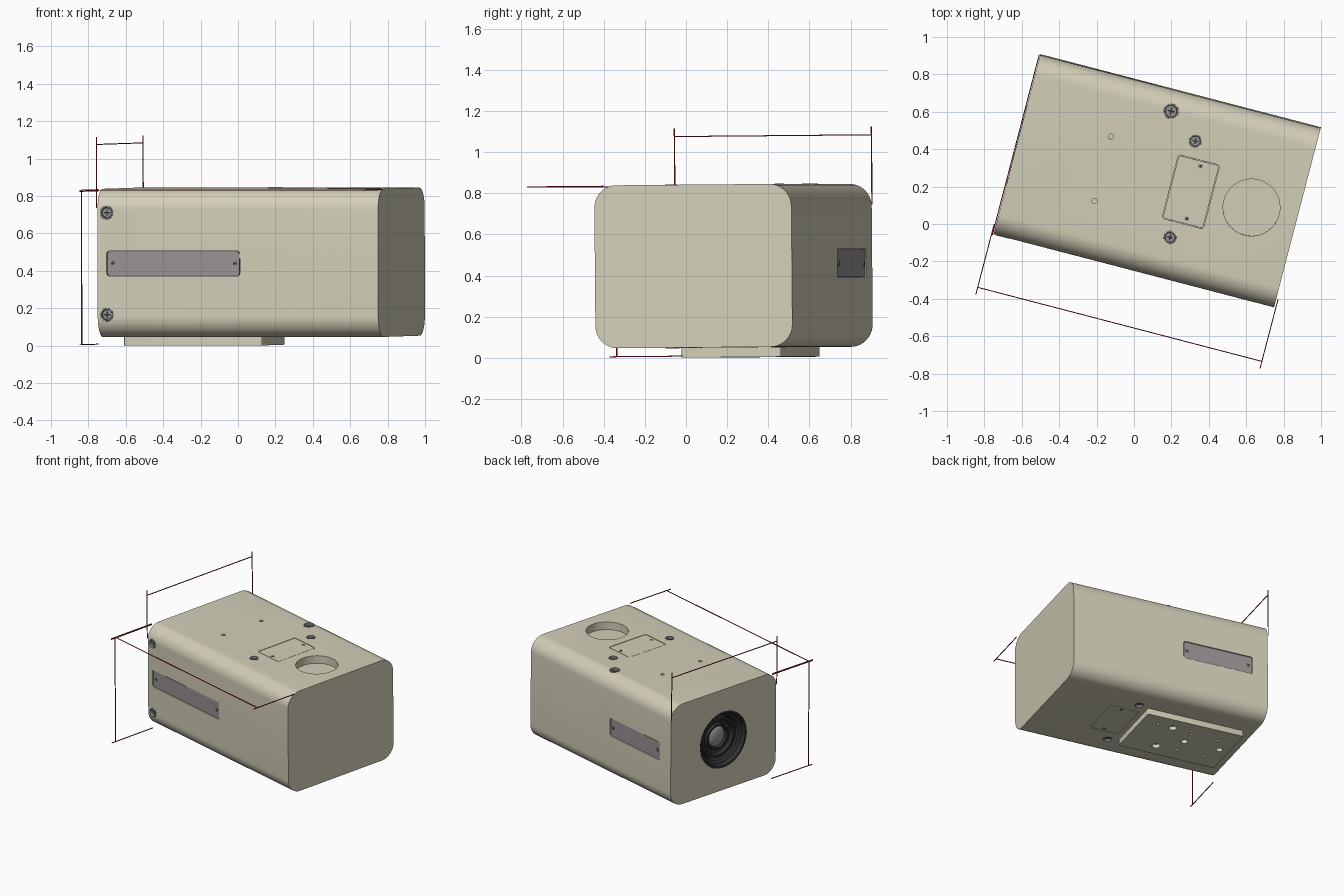
import bpy, bmesh
from math import sin, cos, pi, radians
from mathutils import Matrix, Vector

if "Cube" in bpy.data.objects:
    bpy.data.objects.remove(bpy.data.objects["Cube"])

T = Matrix.Translation
R = lambda a, ax: Matrix.Rotation(radians(a), 4, ax)
# whole camera is turned and very slightly tilted on the ground
WORLD = T((0.125, 0.235, 0)) @ R(-14.6, 'Z') @ R(0.5, 'X')
L, W, ZB, ZT = 0.775, 0.495, 0.05, 0.842
ZM = (ZB + ZT) / 2


def mat(name, c):
    m = bpy.data.materials.new(name)
    m.diffuse_color = (*c, 1)
    m.use_nodes = True
    m.node_tree.nodes["Principled BSDF"].inputs["Base Color"].default_value = m.diffuse_color
    return m


CREAM = mat("cream", (0.65, 0.62, 0.48))
PANEL = mat("panel_grey", (0.32, 0.29, 0.30))
STEEL = mat("steel", (0.30, 0.29, 0.29))
DARK = mat("dark", (0.03, 0.03, 0.03))
GLASS = mat("glass", (0.33, 0.32, 0.32))
RED = mat("dimension_red", (0.35, 0.02, 0.03))


# frames on each face, local z pointing outward
def top(u, v): return T((u, v, ZT))
def under(u, v, z=ZB): return T((u, v, z)) @ R(180, 'X')
def front(u, z): return T((u, -W, z)) @ R(90, 'X')
def back(u, z): return T((u, W, z)) @ R(-90, 'X')
def lens_end(v, z): return T((-L, v, z)) @ R(-90, 'Y')


def circle(r, n=32):
    return [(r * cos(2 * pi * i / n), r * sin(2 * pi * i / n)) for i in range(n)]


def rrect(w, h, r, n=4):
    pts = []
    for k, (sx, sy) in enumerate([(1, 1), (-1, 1), (-1, -1), (1, -1)]):
        for i in range(n + 1):
            a = pi / 2 * (k + i / n)
            pts.append((sx * (w / 2 - r) + r * cos(a), sy * (h / 2 - r) + r * sin(a)))
    return pts


def prism(bm, pts, z0, z1, M):
    lo = [bm.verts.new(M @ Vector((x, y, z0))) for x, y in pts]
    hi = [bm.verts.new(M @ Vector((x, y, z1))) for x, y in pts]
    bm.faces.new(lo[::-1])
    bm.faces.new(hi)
    for i in range(len(pts)):
        j = (i + 1) % len(pts)
        bm.faces.new((lo[i], lo[j], hi[j], hi[i]))


def lathe(bm, prof, M, n=48):
    rings = [[bm.verts.new(M @ Vector((x * r, y * r, z))) for x, y in circle(1, n)] for r, z in prof]
    for a, b in zip(rings, rings[1:]):
        for i in range(n):
            j = (i + 1) % n
            bm.faces.new((a[i], a[j], b[j], b[i]))
    bm.faces.new(rings[-1])


def make(name, bm, m):
    bmesh.ops.recalc_face_normals(bm, faces=bm.faces)
    me = bpy.data.meshes.new(name)
    bm.to_mesh(me)
    bm.free()
    ob = bpy.data.objects.new(name, me)
    bpy.context.collection.objects.link(ob)
    me.materials.append(m)
    return ob


def cut(ob, cutter_bm):
    c = make("cutter", cutter_bm, ob.data.materials[0])
    md = ob.modifiers.new("cut", 'BOOLEAN')
    md.object, md.operation, md.solver = c, 'DIFFERENCE', 'EXACT'
    dg = bpy.context.evaluated_depsgraph_get()
    me = bpy.data.meshes.new_from_object(ob.evaluated_get(dg))
    ob.modifiers.clear()
    ob.data = me
    bpy.data.objects.remove(c)


# rounded housing, long edges round and end edges lightly eased
bm = bmesh.new()
prism(bm, rrect(ZT - ZB, 2 * W, 0.11, 10), -L, L, T((0, 0, ZM)) @ R(90, 'Y'))
ends = [e for e in bm.edges if abs(e.verts[0].co.x - e.verts[1].co.x) < 1e-4]
bmesh.ops.bevel(bm, geom=ends, offset=0.012, segments=2, profile=0.5, affect='EDGES')
housing = make("housing", bm, CREAM)

sockets = [(F(u, v), r) for F in (top, under) for u, v, r in ((0.144, 0.26, 0.034), (0.143, -0.273, 0.034))]
sockets += [(front(-0.725, z), 0.036) for z in (0.715, 0.17)]
sockets.append((top(-0.022, 0.382), 0.04))
pinholes = [top(-0.298, 0.17), top(-0.298, -0.186)]
# frame, width, height, recess of the plate, material, offset of its screws
plates = [("front_panel", front(-0.357, 0.443), 0.735, 0.135, 0.004, PANEL, (0.337, 0)),
          ("back_panel", back(-0.378, 0.455), 0.55, 0.14, 0.004, PANEL, (0.245, 0)),
          ("top_hatch", top(0.189, -0.008), 0.228, 0.352, 0.001, CREAM, (0.015, 0.145)),
          ("under_hatch", under(0.215, 0.0), 0.228, 0.352, 0.001, CREAM, (0.015, 0.145))]

# all pockets cut into the housing
bm = bmesh.new()
prism(bm, circle(0.152, 48), -0.06, 0.05, top(0.524, -0.008))
prism(bm, circle(0.22, 48), -0.25, 0.05, lens_end(0, ZM))
for M, r in sockets:
    prism(bm, circle(r), -0.03, 0.03, M)
for M in pinholes:
    prism(bm, circle(0.014, 16), -0.03, 0.03, M)
for _, M, w, h, *_ in plates:
    prism(bm, rrect(w, h, 0.015), -0.02, 0.03, M)
cut(housing, bm)

# inset panels and hatches, with their small screws
screws = bmesh.new()
slots = bmesh.new()
for name, M, w, h, inset, m, (sx, sy) in plates:
    bm = bmesh.new()
    prism(bm, rrect(w - 0.007, h - 0.007, 0.013), -0.02, -inset, M)
    make(name, bm, m)
    for s in (1, -1):
        S = M @ T((s * sx if sy == 0 else sx, s * sy, 0))
        prism(screws, circle(0.013, 16), -0.015, 0.001, S)
        prism(slots, circle(0.007, 6), -0.01, 0.0015, S)

# screw heads with cross slots, ring bushings round them
bushes = bmesh.new()
for M, r in sockets:
    prism(screws, circle(r * 0.7), -0.03, -0.012, M)
    for w, h in ((r, r * 0.2), (r * 0.2, r)):
        prism(slots, rrect(w, h, 0.002, 1), -0.02, -0.0115, M)
    lathe(bushes, [(r * 0.98, -0.02), (r * 0.98, 0.002), (r * 0.8, 0.002), (r * 0.75, -0.02)], M, 32)
make("screws", screws, STEEL)
make("screw_slots", slots, DARK)
make("screw_bushes", bushes, STEEL)

# recessed lens: hood, stepped barrel and domed glass
bm = bmesh.new()
M = lens_end(0, ZM)
lathe(bm, [(0.22, -0.16), (0.22, 0.001), (0.205, 0.001), (0.195, -0.03), (0.175, -0.045), (0.168, -0.10),
           (0.158, -0.10), (0.155, -0.05), (0.135, -0.05), (0.125, -0.075), (0.105, -0.08), (0.10, -0.06),
           (0.085, -0.06), (0.078, -0.085)], M)
make("lens_barrel", bm, DARK)
bm = bmesh.new()
lathe(bm, [(0.078 * cos(a), -0.085 + 0.025 * sin(a)) for a in (i * pi / 14 for i in range(7))], M, 32)
make("lens_glass", bm, GLASS)

# mounting plate underneath with its fixing holes
PB = 0.003
bm = bmesh.new()
prism(bm, rrect(0.761, 0.498, 0.008), -0.055, 0, under(-0.3145, 0.0, PB))
plate = make("mounting_plate", bm, CREAM)
bm = bmesh.new()
for u, v, r in [(-0.34, 0, 0.024), (-0.62, 0, 0.024)] + [
        (u, s * v, r) for s in (1, -1) for u, v, r in
        ((-0.18, 0.14, 0.03), (-0.06, 0.15, 0.011), (-0.34, 0.12, 0.011), (-0.55, 0.12, 0.011))]:
    prism(bm, circle(r, 24), -0.03, 0.03, under(u, v, PB))
cut(plate, bm)

# thin dimension lines with their extension lines
def lines(name, segs, t=0.005):
    bm = bmesh.new()
    for a, b in segs:
        a, b = Vector(a), Vector(b)
        M = T(a) @ (b - a).to_track_quat('Z', 'Y').to_matrix().to_4x4()
        prism(bm, [(-t / 2, -t / 2), (t / 2, -t / 2), (t / 2, t / 2), (-t / 2, t / 2)], 0, (b - a).length, M)
    make(name, bm, RED)


D, E = 0.785, 0.838
lines("length_dimension", [((-D, -0.79, E), (D, -0.79, E))] +
      [((s * D, -0.447, E), (s * D, -0.83, E)) for s in (1, -1)])
lines("width_dimension", [((-0.78, -W, 1.08), (-0.78, W, 1.08))] +
      [((-0.78, s * W, 0.74), (-0.78, s * W, 1.12)) for s in (1, -1)])
lines("height_dimension", [((-D, -0.795, 0.012), (-D, -0.795, E))] +
      [((-D, -0.447, z), (-D, -0.83, z)) for z in (0.012, E - 0.006)])

# final placement and shading
for ob in bpy.context.scene.objects:
    ob.matrix_world = WORLD
    ob.select_set(True)
    bpy.context.view_layer.objects.active = ob
bpy.ops.object.shade_smooth_by_angle(angle=radians(30))
